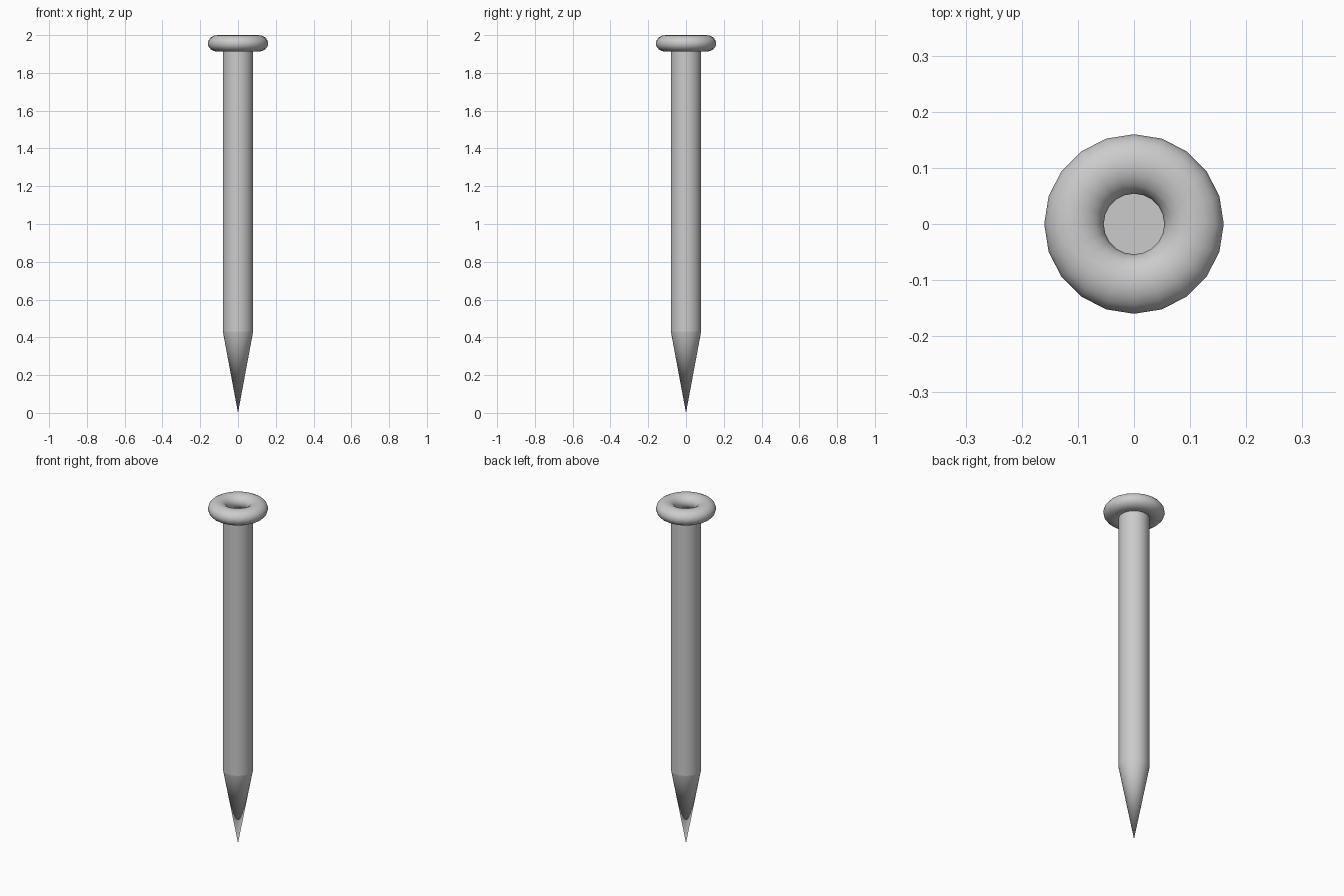
import bpy

if "Cube" in bpy.data.objects:
    bpy.data.objects.remove(bpy.data.objects["Cube"])

SIDES = 20
R = 0.08          # shaft radius
TIP_TOP = 0.43    # where the point meets the shaft
SHAFT_TOP = 1.93  # shaft ends inside the ring head


def finish(name, angle=1.0):
    obj = bpy.context.object
    obj.name = name
    bpy.ops.object.shade_smooth_by_angle(angle=angle)
    return obj


# Straight shaft
bpy.ops.mesh.primitive_cylinder_add(
    vertices=32, radius=R, depth=SHAFT_TOP - TIP_TOP,
    location=(0, 0, (SHAFT_TOP + TIP_TOP) / 2))
finish("shaft")

# Sharp conical point
bpy.ops.mesh.primitive_cone_add(
    vertices=32, radius1=0, radius2=R, depth=TIP_TOP,
    location=(0, 0, TIP_TOP / 2))
finish("point")

# Flattened ring head
bpy.ops.mesh.primitive_torus_add(
    major_segments=SIDES, minor_segments=16,
    major_radius=0.107, minor_radius=0.053, location=(0, 0, 1.956))
head = finish("head")
head.scale.z = 0.044 / 0.053
